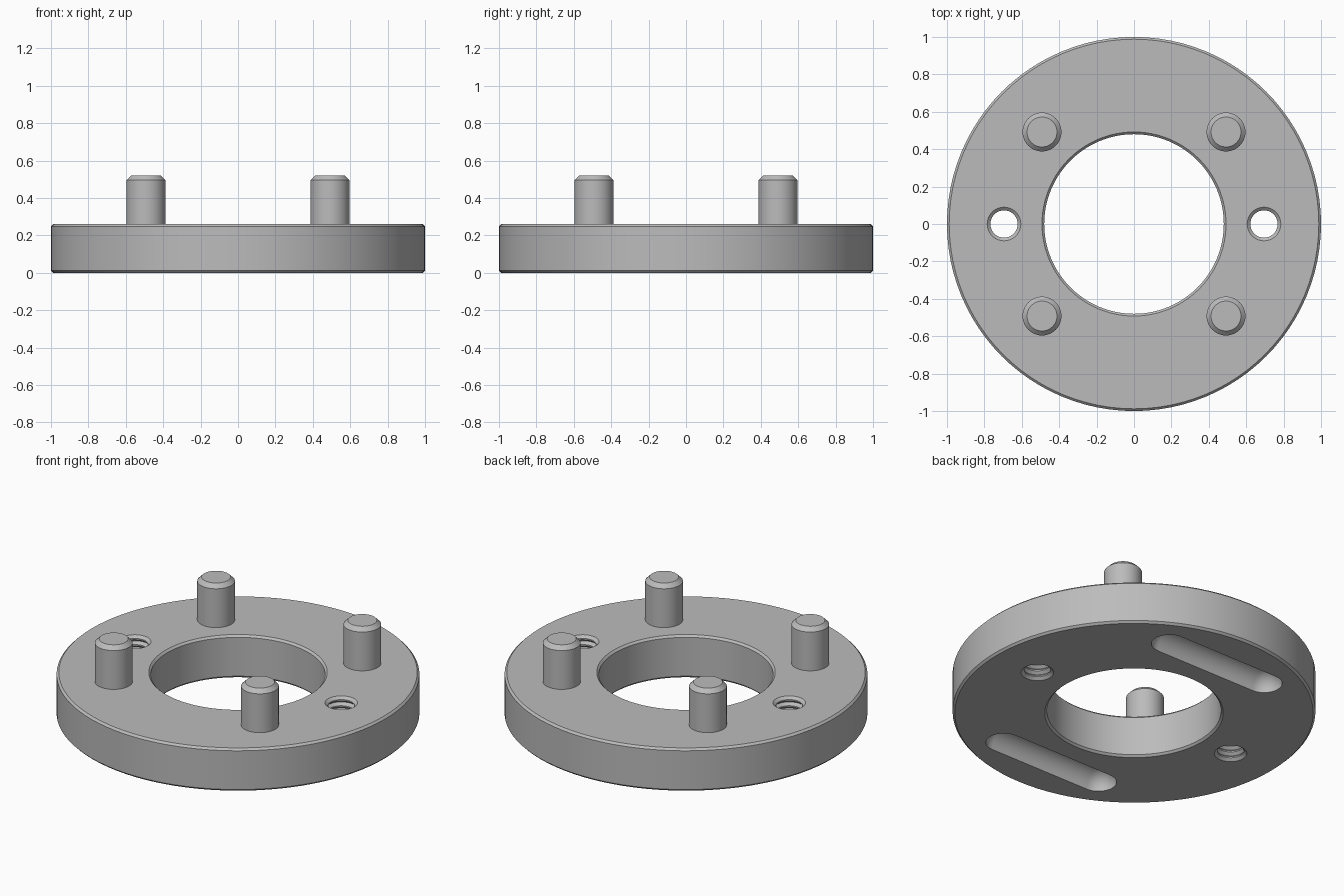
import bpy, bmesh
from math import sin, cos, pi
from mathutils import Matrix

cube = bpy.data.objects.get("Cube")
if cube:
    bpy.data.objects.remove(cube, do_unlink=True)

steel = bpy.data.materials.new("plain grey steel")
steel.use_nodes = True
GREY = (0.5, 0.5, 0.5, 1)
steel.diffuse_color = GREY
steel.node_tree.nodes["Principled BSDF"].inputs["Base Color"].default_value = GREY

THICK, OUTER, INNER, BEVEL = 0.26, 1.0, 0.48, 0.012


def lathe(name, profile, sides, matrix=Matrix(), closed=False):
    """Turn a (radius, height) profile around z, then place it."""
    bm = bmesh.new()
    rings = [[bm.verts.new((r * cos(2 * pi * i / sides), r * sin(2 * pi * i / sides), z))
              for i in range(sides)] for r, z in profile]
    pairs = list(zip(rings, rings[1:]))
    if closed:
        pairs.append((rings[-1], rings[0]))
    for a, b in pairs:
        for i in range(sides):
            j = (i + 1) % sides
            bm.faces.new((a[i], a[j], b[j], b[i]))
    bmesh.ops.remove_doubles(bm, verts=bm.verts, dist=1e-5)
    bmesh.ops.recalc_face_normals(bm, faces=bm.faces)
    mesh = bpy.data.meshes.new(name)
    bm.to_mesh(mesh)
    bm.free()
    mesh.transform(matrix)
    mesh.materials.append(steel)
    obj = bpy.data.objects.new(name, mesh)
    bpy.context.collection.objects.link(obj)
    return obj


def cut(target, cutter):
    mod = target.modifiers.new("cut", 'BOOLEAN')
    mod.operation = 'DIFFERENCE'
    mod.solver = 'EXACT'
    mod.object = cutter
    bpy.context.view_layer.objects.active = target
    bpy.ops.object.modifier_apply(modifier=mod.name)
    bpy.data.objects.remove(cutter, do_unlink=True)


def smooth(obj):
    bpy.ops.object.select_all(action='DESELECT')
    obj.select_set(True)
    bpy.context.view_layer.objects.active = obj
    bpy.ops.object.shade_smooth_by_angle(angle=pi / 7)


# Flat ring with chamfered rims
c = BEVEL
ring = lathe("ring_plate", [
    (OUTER - c, 0), (OUTER, c), (OUTER, THICK - c), (OUTER - c, THICK),
    (INNER + c, THICK), (INNER, THICK - c), (INNER, c), (INNER + c, 0)], 96, closed=True)

# Threaded through holes, left and right
CREST, ROOT, PITCH = 0.073, 0.09, THICK / 7
thread = [(0, -PITCH)]
for k in range(-1, 8):
    thread += [(ROOT, k * PITCH), (CREST, (k + 0.4) * PITCH), (CREST, (k + 0.6) * PITCH)]
thread += [(ROOT, 8 * PITCH), (0, 8 * PITCH)]
for side in (-1, 1):
    cut(ring, lathe("thread_cutter", thread, 32, Matrix.Translation((side * 0.695, 0, 0))))

# Round-ended grooves in the underside, front and back
R, HALF = 0.1, 0.34
arc = [(R * sin(a), -HALF - R * cos(a)) for a in (pi / 2 * i / 8 for i in range(9))]
capsule = arc + [(r, -z) for r, z in reversed(arc)]
for side in (-1, 1):
    place = Matrix.Translation((0, side * 0.71, 0)) @ Matrix.Rotation(pi / 2, 4, 'Y')
    cut(ring, lathe("groove_cutter", capsule, 40, place))
smooth(ring)

# Four chamfered drive pins
PIN_R, PIN_TOP = 0.104, 0.52
pin_profile = [(0, THICK - 0.01), (PIN_R, THICK - 0.01), (PIN_R, PIN_TOP - 0.024),
               (PIN_R - 0.024, PIN_TOP), (0, PIN_TOP)]
for y, depth in ((-1, "front"), (1, "back")):
    for x, hand in ((1, "left"), (-1, "right")):
        smooth(lathe(f"{depth}_{hand}_pin", pin_profile, 48,
                     Matrix.Translation((x * 0.492, y * 0.492, 0))))
